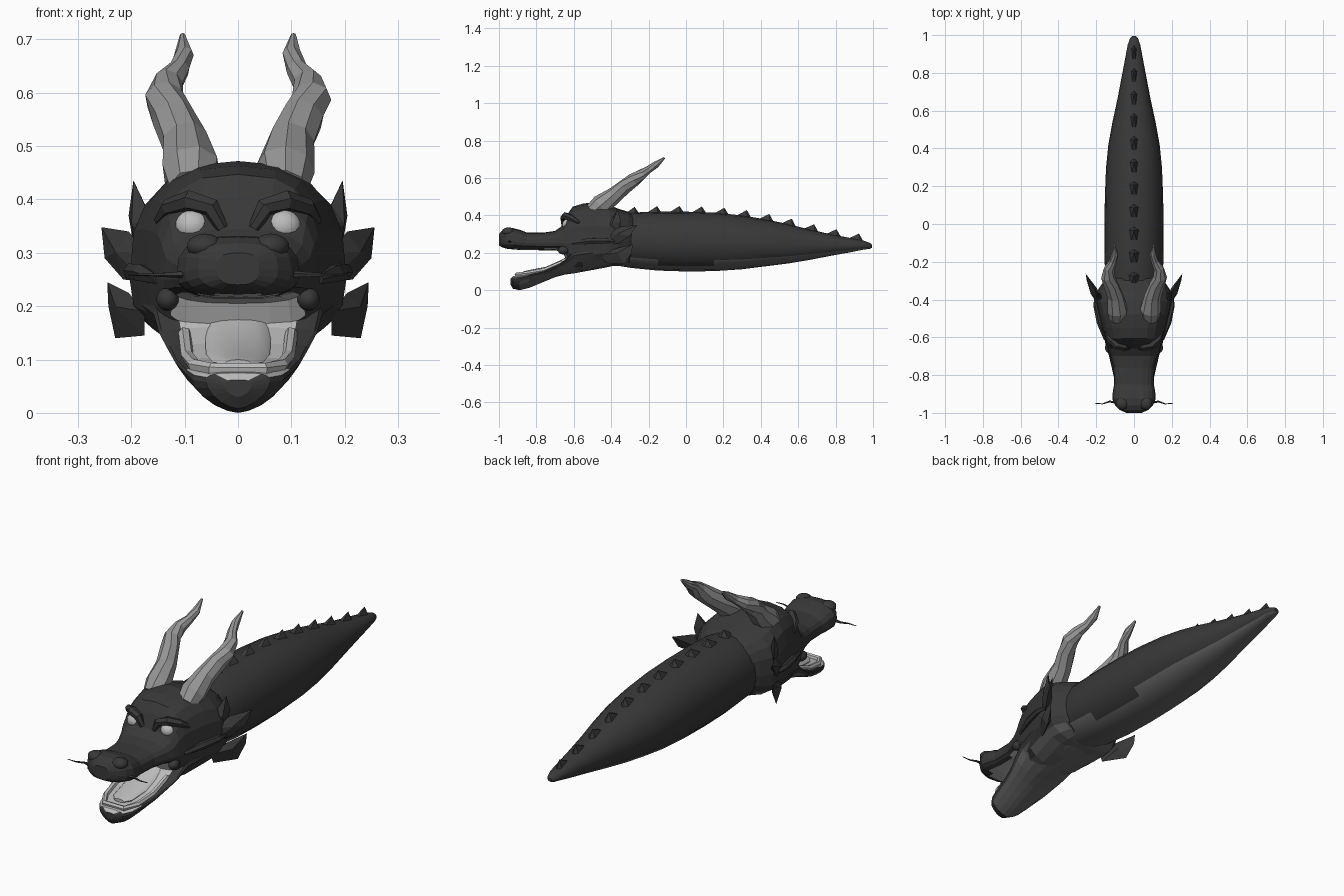
import bpy, bmesh, math
from mathutils import Vector, Matrix

if "Cube" in bpy.data.objects:
    bpy.data.objects.remove(bpy.data.objects["Cube"])


def material(name, v):
    m = bpy.data.materials.new(name)
    m.diffuse_color = (v, v, v, 1)
    m.use_nodes = True
    m.node_tree.nodes["Principled BSDF"].inputs["Base Color"].default_value = m.diffuse_color
    return m


DARK, BELLY = material("dark hide", 0.04), material("belly", 0.13)
HORN, PALE = material("horn", 0.3), material("pale", 0.5)


def finish(name, bm, mat, smooth=None):
    bmesh.ops.recalc_face_normals(bm, faces=bm.faces)
    me = bpy.data.meshes.new(name)
    bm.to_mesh(me)
    bm.free()
    ob = bpy.data.objects.new(name, me)
    bpy.context.collection.objects.link(ob)
    me.materials.append(mat)
    if smooth:
        bpy.ops.object.select_all(action='DESELECT')
        ob.select_set(True)
        bpy.context.view_layer.objects.active = ob
        bpy.ops.object.shade_smooth_by_angle(angle=math.radians(smooth))
    return ob


def skin(name, rings, mat, smooth=None):
    bm = bmesh.new()
    vs = [[bm.verts.new(p) for p in r] for r in rings]
    n = len(rings[0])
    for a, b in zip(vs, vs[1:]):
        for i in range(n):
            bm.faces.new((a[i], a[(i + 1) % n], b[(i + 1) % n], b[i]))
    bm.faces.new(vs[0])
    bm.faces.new(vs[-1])
    return finish(name, bm, mat, smooth)


def loft(name, sections, mat, p_top=1, p_bot=1, sides=20, smooth=None):
    """Sections are (y, bottom, widest z, top, half width)."""
    rings = []
    for y, bot, mid, top, hw in sections:
        ring = []
        for i in range(sides):
            a = 2 * math.pi * i / sides
            c, s = math.cos(a), math.sin(a)
            p = p_top if s > 0 else p_bot
            x = hw * math.copysign(abs(c) ** p, c)
            h = (top - mid) if s > 0 else (mid - bot)
            ring.append((x, y, mid + h * math.copysign(abs(s) ** p, s)))
        rings.append(ring)
    return skin(name, rings, mat, smooth)


def tube(name, pts, mat, sides=8, smooth=None):
    """Tapered tube along points (x, y, z, radius)."""
    P = [Vector(p[:3]) for p in pts]
    rings = []
    for i, p in enumerate(P):
        d = (P[min(i + 1, len(P) - 1)] - P[max(i - 1, 0)]).normalized()
        u = d.cross(Vector((0.1, 0.3, 1))).normalized()
        w = d.cross(u)
        rings.append([p + pts[i][3] * (u * math.cos(t) + w * math.sin(t))
                      for t in (2 * math.pi * k / sides for k in range(sides))])
    return skin(name, rings, mat, smooth)


def blade(name, outline, thick, mat):
    """Thin leaf: outline with a raised middle on both sides."""
    bm = bmesh.new()
    P = [Vector(p) for p in outline]
    c = sum(P, Vector()) / len(P)
    n = (P[1] - P[0]).cross(P[2] - P[0]).normalized() * thick
    vs = [bm.verts.new(p) for p in P]
    for apex in (bm.verts.new(c + n), bm.verts.new(c - n)):
        for i in range(len(vs)):
            bm.faces.new((vs[i], vs[(i + 1) % len(vs)], apex))
    return finish(name, bm, mat)


def ball(name, loc, scale, mat, seg=16):
    bm = bmesh.new()
    bmesh.ops.create_uvsphere(bm, u_segments=seg, v_segments=seg // 2 + 2, radius=1,
                              matrix=Matrix.Translation(loc) @ Matrix.Diagonal((*scale, 1)))
    return finish(name, bm, mat, 60)


def paint(ob, mat, test):
    ob.data.materials.append(mat)
    for f in ob.data.polygons:
        if test(f.center, f.normal):
            f.material_index = len(ob.data.materials) - 1


# Body tapering to the tail
BODY = [(-0.42, .14, .27, .40, .13), (-0.3, .12, .26, .415, .152), (-0.15, .105, .255, .42, .157),
        (0, .10, .255, .42, .157), (.15, .102, .25, .415, .154), (.3, .112, .245, .40, .148),
        (.42, .127, .242, .38, .136), (.54, .142, .24, .355, .114), (.66, .162, .238, .325, .088),
        (.78, .185, .238, .298, .065), (.88, .203, .238, .279, .046), (.95, .217, .238, .265, .033),
        (.985, .222, .236, .252, .02), (.995, .228, .236, .243, .01)]
body = loft("body", BODY, DARK, 0.95, 0.95, 20, 25)
paint(body, BELLY, lambda c, n: n.z < -0.72)

# Row of back spikes
def body_top(y):
    for a, b in zip(BODY, BODY[1:]):
        if a[0] <= y <= b[0]:
            return a[3] + (b[3] - a[3]) * (y - a[0]) / (b[0] - a[0])

for i in range(11):
    y = -0.29 + 0.12 * i
    bm = bmesh.new()
    w, zt = 0.036 - 0.0018 * i, body_top(y)
    base = [(-w * .6, y - .055), (w * .6, y - .055), (w, y + .02), (0, y + .045), (-w, y + .02)]
    vs = [bm.verts.new((px, py, body_top(min(py, .99)) - .014)) for px, py in base]
    tip = bm.verts.new((0, y + .015, zt + .03))
    for k in range(5):
        bm.faces.new((vs[k], vs[(k + 1) % 5], tip))
    bm.faces.new(vs)
    finish("back_spike", bm, DARK)

# Skull and upper jaw
skull = loft("skull", [
    (-1.0, .24, .27, .30, .04), (-.985, .23, .27, .318, .075), (-.96, .222, .265, .33, .1),
    (-.925, .218, .26, .332, .115), (-.885, .215, .255, .322, .112), (-.85, .215, .25, .308, .105),
    (-.76, .213, .25, .308, .108), (-.7, .213, .25, .317, .125), (-.66, .205, .25, .345, .14),
    (-.635, .15, .25, .405, .148), (-.605, .105, .25, .447, .156), (-.55, .10, .25, .463, .17),
    (-.48, .112, .25, .472, .187), (-.41, .13, .25, .455, .203), (-.36, .13, .26, .435, .198),
    (-.31, .14, .26, .42, .165), (-.28, .16, .26, .40, .14)], DARK, 0.72, 0.75, 20)
paint(skull, PALE, lambda c, n: c.y < -.6 and abs(c.x) < .115 and c.z < .222 and n.z < -.25)
paint(skull, BELLY, lambda c, n: c.y > -.6 and n.z < -.75)

# Lower jaw with a keeled underside
jaw = loft("lower_jaw", [
    (-.938, .03, .05, .062, .025), (-.925, .008, .058, .075, .06), (-.89, .0, .062, .08, .085),
    (-.84, .012, .075, .087, .1), (-.76, .045, .095, .103, .118), (-.7, .07, .12, .13, .132),
    (-.65, .083, .15, .16, .148), (-.6, .09, .185, .21, .158), (-.5, .108, .2, .25, .178),
    (-.41, .125, .2, .25, .19), (-.35, .14, .2, .24, .15)], DARK, 0.6, 1.25, 20)
paint(jaw, PALE, lambda c, n: c.y < -.6 and n.z > .6 and abs(c.x) < .1)
paint(jaw, BELLY, lambda c, n: n.z < -.6 and c.y > -.88)

# Lower gum ridge and tongue
gum = [(s * x, y, z, .012) for s, x, y, z in
       [(-1, .1, -.66, .15), (-1, .095, -.76, .107), (-1, .082, -.85, .09), (-1, .05, -.905, .082),
        (1, .05, -.905, .082), (1, .082, -.85, .09), (1, .095, -.76, .107), (1, .1, -.66, .15)]]
tube("lower_gum", gum, PALE, 6)
loft("tongue", [(-.87, .085, .092, .1, .025), (-.84, .08, .095, .108, .048), (-.75, .09, .11, .125, .06),
                (-.66, .13, .15, .165, .062), (-.61, .15, .18, .2, .05)], PALE, 1, 1, 12, 40)

# Paired parts
for s, side in ((1, "right"), (-1, "left")):
    def nm(part):
        return side + "_" + part

    def m(pts):
        return [(s * p[0], *p[1:]) for p in pts]

    ball(nm("eye"), (s * .085, -.632, .35), (.034, .03, .031), PALE)
    tube(nm("brow"), m([(.03, -.655, .345, .012), (.05, -.655, .385, .018), (.09, -.645, .398, .02),
                        (.13, -.61, .385, .017), (.15, -.57, .36, .008)]), DARK, 6)
    tube(nm("horn"), m([(.085, -.5, .42, .045), (.088, -.455, .455, .056), (.1, -.38, .51, .044),
                        (.122, -.325, .555, .04), (.138, -.28, .59, .037), (.13, -.235, .62, .028),
                        (.11, -.2, .645, .02), (.101, -.16, .672, .018), (.104, -.115, .708, .005)]),
         HORN, 8)
    tube(nm("whisker"), m([(.09, -.945, .26, .008), (.13, -.94, .259, .005),
                           (.165, -.952, .259, .003), (.205, -.95, .259, .0015)]), DARK, 5)
    ball(nm("mouth_corner"), (s * .132, -.655, .213), (.022, .03, .022), DARK, 10)
    ball(nm("nostril_bump"), (s * .062, -.95, .312), (.036, .035, .024), DARK, 10)
    # Ear, upper spike and cheek fins
    blade(nm("ear"), m([(.17, -.43, .3), (.205, -.35, .34), (.256, -.262, .348), (.25, -.3, .29),
                        (.215, -.36, .25), (.175, -.43, .245)]), .022, DARK)
    blade(nm("upper_spike"), m([(.15, -.44, .36), (.175, -.39, .39), (.196, -.365, .436),
                                (.205, -.35, .37), (.195, -.36, .31), (.165, -.43, .3)]), .02, DARK)
    blade(nm("cheek_fin"), m([(.175, -.45, .19), (.205, -.37, .225), (.245, -.285, .245),
                              (.243, -.29, .2), (.23, -.33, .14), (.175, -.43, .145)]), .022, DARK)
    tube(nm("cheek_ridge"), m([(.15, -.61, .25, .01), (.18, -.52, .262, .018),
                               (.2, -.43, .265, .016), (.2, -.36, .26, .006)]), DARK, 6)
